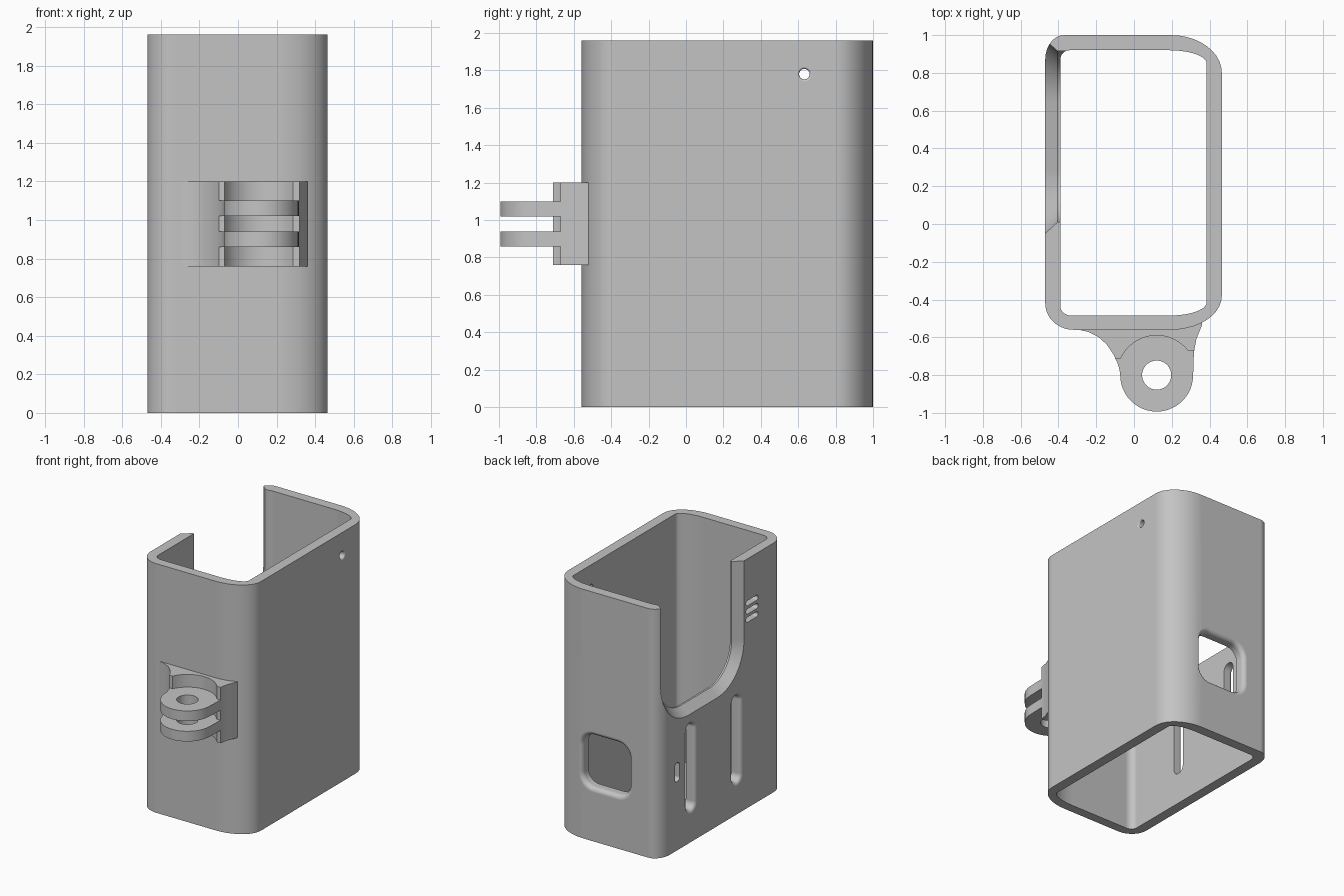
import bpy, bmesh
from math import sin, cos, pi, sqrt

if "Cube" in bpy.data.objects:
    bpy.data.objects.remove(bpy.data.objects["Cube"])

GREY = (0.55, 0.55, 0.55, 1)
grey = bpy.data.materials.new("light_grey_plastic")
grey.use_nodes = True
grey.diffuse_color = GREY
grey.node_tree.nodes["Principled BSDF"].inputs["Base Color"].default_value = GREY

HEIGHT = 1.96
LEFT, RIGHT, FRONT, BACK = -0.47, 0.465, -0.56, 1.0
WALL = 0.08


def loft(name, rings):
    """Closed solid through a list of equally long point rings."""
    bm = bmesh.new()
    loops = [[bm.verts.new(p) for p in ring] for ring in rings]
    n = len(loops[0])
    for a, b in zip(loops, loops[1:]):
        for i in range(n):
            j = (i + 1) % n
            bm.faces.new((a[i], a[j], b[j], b[i]))
    bm.faces.new(loops[0][::-1])
    bm.faces.new(loops[-1])
    bmesh.ops.recalc_face_normals(bm, faces=bm.faces)
    mesh = bpy.data.meshes.new(name)
    bm.to_mesh(mesh)
    bm.free()
    mesh.materials.append(grey)
    obj = bpy.data.objects.new(name, mesh)
    bpy.context.collection.objects.link(obj)
    return obj


def prism(name, outline, z0, z1):
    return loft(name, [[(x, y, z) for x, y in outline] for z in (z0, z1)])


def rounded(x0, x1, y0, y1, corners, steps=10):
    """Rectangle with an elliptical (rx, ry) at each corner, from upper right anticlockwise."""
    pts = []
    for k, (rx, ry) in enumerate(corners):
        cx = x1 - rx if k in (0, 3) else x0 + rx
        cy = y1 - ry if k in (0, 1) else y0 + ry
        for i in range(steps + 1):
            a = (k + i / steps) * pi / 2
            pts.append((cx + rx * cos(a), cy + ry * sin(a)))
    return pts


def circle(cx, cy, r, n=48):
    return [(cx + r * cos(2 * pi * i / n), cy + r * sin(2 * pi * i / n)) for i in range(n)]


def cut(obj, cutter):
    mod = obj.modifiers.new("cut", "BOOLEAN")
    mod.operation, mod.solver, mod.object = "DIFFERENCE", "EXACT", cutter
    bpy.context.view_layer.objects.active = obj
    bpy.ops.object.modifier_apply(modifier=mod.name)
    bpy.data.objects.remove(cutter)


def finish(obj, angle=0.6):
    bpy.ops.object.select_all(action="DESELECT")
    obj.select_set(True)
    bpy.context.view_layer.objects.active = obj
    bpy.ops.object.shade_smooth_by_angle(angle=angle)
    mod = obj.modifiers.new("even_shading", "WEIGHTED_NORMAL")
    mod.keep_sharp = True


# Wall mappings: u along the wall, v up, d depth below the outer surface
def on_left(u, v, d):
    return (LEFT + d, u, v)


def on_right(u, v, d):
    return (RIGHT - d, u, v)


def on_back(u, v, d):
    return (u, BACK - d, v)


def opening(wall, u0, u1, v0, v1, r, profile):
    """Rounded opening whose outline grows by (depth, grow) steps."""
    rings = []
    for d, g in profile:
        ring = rounded(u0 - g, u1 + g, v0 - g, v1 + g, [(r + g, r + g)] * 4)
        rings.append([wall(u, v, d) for u, v in ring])
    cut(case, loft("cutter", rings))


def lip(r, steps=5):
    """Round-over of radius r at the outer surface."""
    prof = [(0.15, 0)]
    for i in range(steps + 1):
        a = i / steps * pi / 2
        prof.append((r * (1 - sin(a)), r * (1 - cos(a))))
    return prof + [(-0.1, r)]


STRAIGHT = [(0.15, 0), (-0.1, 0)]

# Case: open tube with broad corners on one side
case = prism("case", rounded(LEFT, RIGHT, FRONT, BACK,
             [(0.27, 0.2), (0.1, 0.13), (0.15, 0.14), (0.27, 0.18)]), 0, HEIGHT)
cut(case, prism("cutter", rounded(LEFT + WALL, RIGHT - WALL, FRONT + 0.075, BACK - WALL,
    [(0.2, 0.07), (0.05, 0.05), (0.06, 0.05), (0.2, 0.07)]), -0.1, HEIGHT + 0.1))

# Open-topped notch with a sloping edge
opening(on_left, 0.01, 0.915, 1.07, 3, 0.27, [(0.15, 0), (0.065, 0), (0, 0.06), (-0.1, 0.06)])

# Back window
opening(on_back, -0.205, 0.205, 0.42, 0.83, 0.1, lip(0.035))

# Two tall slots and a small one
for y in (0.04, 0.61):
    opening(on_left, y - 0.05, y + 0.05, 0.25, 0.93, 0.049, lip(0.03))
opening(on_left, 0.75, 0.81, 0.54, 0.69, 0.029, STRAIGHT)

# Three short vents
for k in range(3):
    z = 1.48 + 0.065 * k
    opening(on_left, -0.225, -0.075, z - 0.02, z + 0.02, 0.019, STRAIGHT)

# Small round hole
opening(on_right, 0.605, 0.661, 1.752, 1.808, 0.0279, lip(0.012))
finish(case)

# Mount: flared foot and two prongs sharing one outline
CX, CY, R = 0.12, -0.8, 0.193
left_flare = [(-0.3, -0.52), (-0.3, -0.558), (-0.24, -0.572), (-0.19, -0.597), (-0.145, -0.637),
              (-0.11, -0.688), (-0.088, -0.735), (-0.077, -0.77)]
right_flare = [(0.315, -0.75), (0.317, -0.68), (0.33, -0.61), (0.36, -0.535), (0.36, -0.5)]
tip = [(CX - R * cos(pi * i / 24), CY - R * sin(pi * i / 24)) for i in range(25)]
outline = left_flare + tip + right_flare

foot = prism("mount_foot", outline, 0.76, 1.2)
clearance = circle(CX, CY, 0.21, 64)
cut(foot, prism("cutter", clearance, 0.5, 1.5))
front_trim = [(-0.5, -1.2), (0.6, -1.2), (0.6, -0.66), (0.28, -0.672), (0.1, -0.712), (-0.5, -0.712)]
cut(foot, prism("cutter", front_trim, 0.5, 1.5))
finish(foot)

for name, z in (("lower_prong", 0.86), ("upper_prong", 1.02)):
    prong = prism(name, outline, z, z + 0.08)
    cut(prong, prism("cutter", circle(CX, CY, 0.077), 0.5, 1.5))
    finish(prong)
